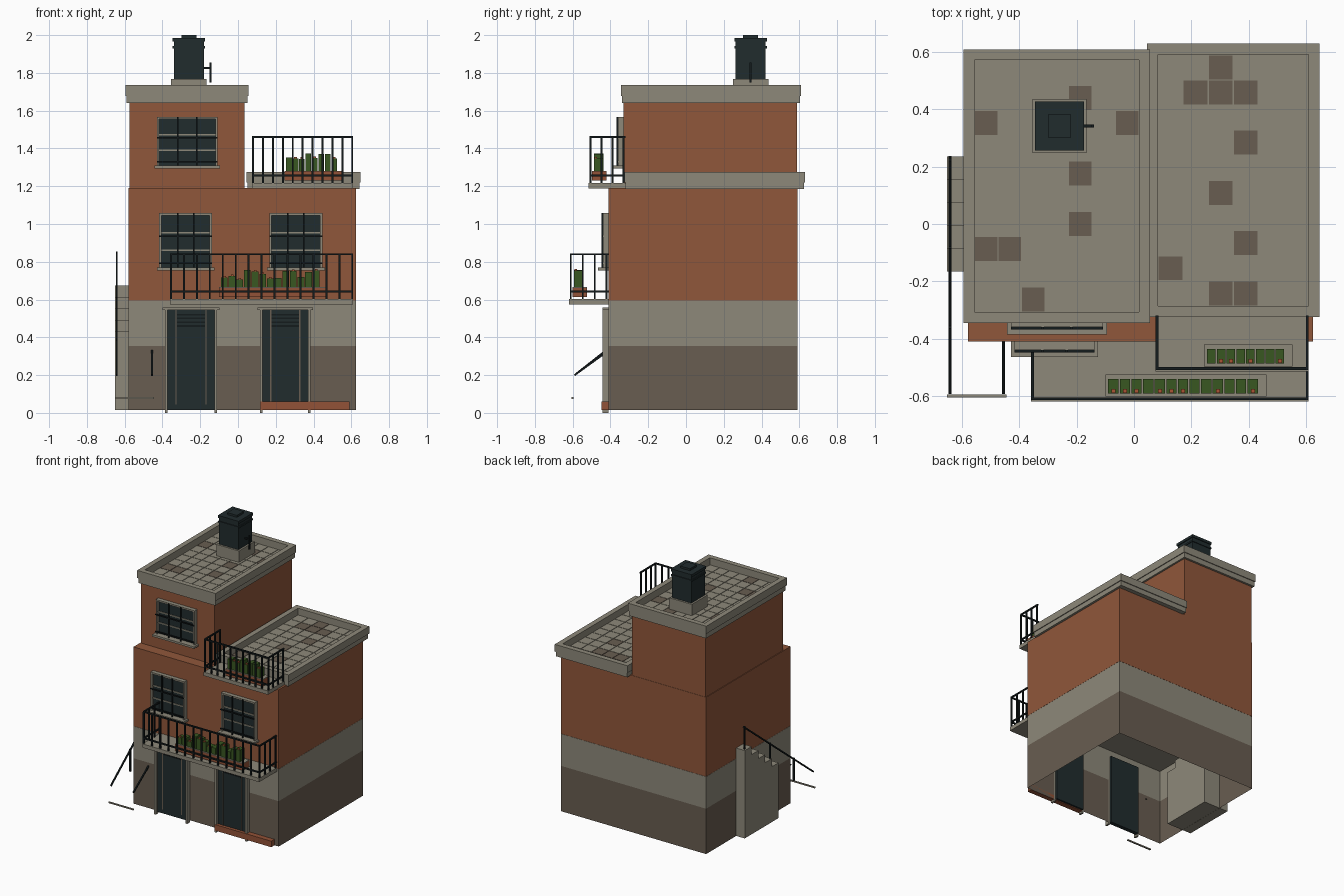
import bpy, bmesh, random
from mathutils import Vector, Matrix

random.seed(4)
if "Cube" in bpy.data.objects:
    bpy.data.objects.remove(bpy.data.objects["Cube"], do_unlink=True)


def material(name, r, g, b):
    m = bpy.data.materials.new(name)
    m.use_nodes = True
    m.diffuse_color = (r, g, b, 1)
    m.node_tree.nodes["Principled BSDF"].inputs["Base Color"].default_value = (r, g, b, 1)
    return m


BRICK = material("brick", .28, .095, .043)
STONE = material("pale stone", .27, .25, .195)
DARK = material("dark stone", .14, .11, .082)
GLASS = material("dark teal paint", .015, .025, .027)
IRON = material("black iron", .007, .011, .012)
CLAY = material("terracotta", .29, .085, .038)
LEAF = material("leaf green", .04, .095, .015)
FLOWER = material("flower red", .4, .09, .035)


def finish(name, bm, *mats):
    me = bpy.data.meshes.new(name)
    bm.to_mesh(me)
    bm.free()
    for m in mats:
        me.materials.append(m)
    ob = bpy.data.objects.new(name, me)
    bpy.context.collection.objects.link(ob)
    return ob


def add_box(bm, x, y, z, index=0):
    """Box from three (low, high) ranges."""
    lo, hi = Vector((x[0], y[0], z[0])), Vector((x[1], y[1], z[1]))
    mat = Matrix.Translation((lo + hi) / 2) @ Matrix.Diagonal((*(hi - lo), 1))
    verts = bmesh.ops.create_cube(bm, size=1, matrix=mat)["verts"]
    for f in {f for v in verts for f in v.link_faces}:
        f.material_index = index


def boxes(name, mat, *ranges):
    bm = bmesh.new()
    for r in ranges:
        add_box(bm, *r)
    return finish(name, bm, mat)


def rods(name, pairs, t=.01, mat=IRON):
    """Square rods between pairs of points."""
    bm = bmesh.new()
    for a, b in pairs:
        a, b = Vector(a), Vector(b)
        d = b - a
        turn = d.to_track_quat("Z", "Y").to_matrix().to_4x4()
        bmesh.ops.create_cube(bm, size=1, matrix=Matrix.Translation((a + b) / 2) @ turn
                              @ Matrix.Diagonal((t, t, d.length, 1)))
    return finish(name, bm, mat)


def shell(name, mat, x, y, z, drop):
    """Box without its bottom and, if asked, its top."""
    bm = bmesh.new()
    add_box(bm, x, y, z)
    bm.normal_update()
    gone = [f for f in bm.faces if f.normal.z < -.5 or (drop and f.normal.z > .5)]
    bmesh.ops.delete(bm, geom=gone, context="FACES")
    return finish(name, bm, mat)


# Walls: the ground floor is hollow and open below
WX, WY = (-.58, .625), (-.41, .59)
shell("ground_wall_lower", DARK, WX, WY, (.015, .355), True)
shell("ground_wall_upper", STONE, WX, WY, (.355, .595), False)
boxes("middle_storey", BRICK, (WX, WY, (.596, 1.19)))
boxes("top_storey", BRICK, ((-.575, .035), (-.33, .588), (1.19, 1.66)))


# Roofs: two-tier parapet with a sunken tiled floor
def roof(name, x, y, z, rim, cols, rows, worn):
    bm = bmesh.new()
    mid = z[0] + .4 * (z[1] - z[0])
    for zr, s in (((z[0], mid), .006), ((mid, z[1]), 0)):
        x0, x1, y0, y1 = x[0] + s, x[1] - s, y[0] + s, y[1] - s
        for xr in ((x0, x[0] + rim), (x[1] - rim, x1)):
            add_box(bm, xr, (y0, y1), zr)
        for yr in ((y0, y[0] + rim), (y[1] - rim, y1)):
            add_box(bm, (x[0] + rim, x[1] - rim), yr, zr)
    finish(name + "_parapet", bm, STONE)
    boxes(name + "_deck", STONE, ((x[0] + rim, x[1] - rim), (y[0] + rim, y[1] - rim),
                                  (z[0] + .01, mid)))
    bm = bmesh.new()
    left, top = x[0] + rim, y[1] - rim
    w, d = (x[1] - x[0] - 2 * rim) / cols, (y[1] - y[0] - 2 * rim) / rows
    for c in range(cols):
        for r in range(rows):
            add_box(bm, (left + c * w + .002, left + c * w + w - .002),
                    (top - r * d - d + .002, top - r * d - .002),
                    (mid, mid + .005), int((c, r) in worn))
    finish(name + "_tiles", bm, STONE, DARK)


roof("upper_roof", (-.595, .055), (-.345, .61), (1.64, 1.735), .038, 7, 10,
     {(4, 1), (0, 2), (6, 2), (4, 4), (4, 6), (0, 7), (1, 7), (2, 9)})
roof("lower_roof", (.045, .648), (-.325, .63), (1.185, 1.275), .039, 6, 10,
     {(2, 0), (1, 1), (2, 1), (3, 1), (3, 3), (2, 5), (3, 7), (0, 8), (2, 9), (3, 9)})

# Water tank with bands, lid and outlet pipe
TX, TY = -.26, .342


def slab(half, z0, z1):
    return (TX - half, TX + half), (TY - half, TY + half), (z0, z1)


boxes("tank_base", STONE, slab(.094, 1.68, 1.768))
boxes("tank", GLASS, slab(.08, 1.768, 1.985), slab(.086, 1.93, 1.942),
      slab(.086, 1.965, 1.985), slab(.04, 1.985, 2))
rods("tank_pipe", [((TX, TY, 1.825), (-.14, TY, 1.825)),
                   ((-.145, TY, 1.75), (-.145, TY, 1.855))])


# Windows: glass, stone frame, glazing bars, sill and iron grille
def window(name, x0, x1, z0, z1, wall):
    w, h, e = x1 - x0, z1 - z0, .012
    out = (wall - .03, wall + .01)
    boxes(name + "_glass", GLASS, ((x0, x1), (wall - .012, wall + .01), (z0, z1)))
    parts = [((x0 - e, x0), out, (z0, z1)), ((x1, x1 + e), out, (z0, z1)),
             ((x0 - e, x1 + e), out, (z1, z1 + e)),
             ((x0 - .025, x1 + .025), (wall - .055, wall), (z0 - .015, z0))]
    parts += [((x0, x1), (wall - .018, wall), (z0 + h * k / 3 - .004, z0 + h * k / 3 + .004))
              for k in (1, 2)]
    boxes(name + "_frame", STONE, *parts)
    y = wall - .034
    uprights = [((x0 + w * k / 3, y, z0), (x0 + w * k / 3, y, z1 + e)) for k in (1, 2)]
    cross = [((x0 - e, y, z0 + h * k), (x1 + e, y, z0 + h * k)) for k in (.08, .6)]
    rods(name + "_grille", uprights + cross, .008)


window("right_window", -.405, -.15, .77, 1.045, WY[0])
window("left_window", .178, .435, .77, 1.045, WY[0])
window("top_window", -.418, -.12, 1.31, 1.555, -.33)


# Doors: leaf, jambs, lintel, louvres and panel strips
def door(name, x0, x1, z0):
    e, top, y = .014, .545, WY[0]
    out = (y - .033, y)
    boxes(name + "_leaf", GLASS, ((x0, x1), (y - .015, y + .015), (z0, top)))
    boxes(name + "_frame", STONE, ((x0 - e, x0), out, (0, top)), ((x1, x1 + e), out, (0, top)),
          ((x0 - e * 2, x1 + e * 2), out, (top, top + e)))
    w = x1 - x0
    rods(name + "_louvres", [((x0 + w * .2, y - .016, z), (x1 - w * .2, y - .016, z))
                             for z in (.46, .48, .5, .52)], .008)
    rods(name + "_strips", [((x0 + w * k, y - .014, z0 + .03), (x0 + w * k, y - .014, top))
                            for k in (.18, .82)], .006, DARK)


door("right_door", -.372, -.125, .015)
door("left_door", .13, .37, .02)
boxes("door_step", CLAY, ((.12, .59), (-.448, WY[0]), (.015, .06)))


# Balconies: slab, railing, planter and clipped plants
def balcony(name, x0, x1, y0, y1, z, height, posts, px, count):
    boxes(name + "_slab", STONE, ((x0, x1), (y0, y1), (z - .028, z)))
    a, b, f, top = x0 + .005, x1 - .005, y0 + .01, z + height
    bars = [((a + (b - a) * i / posts, f, z), (a + (b - a) * i / posts, f, top))
            for i in range(posts + 1)]
    for x in (a, b):
        for i in range(1, 4):
            y = f + (y1 - f - .01) * i / 3
            bars.append(((x, y, z), (x, y, top)))
    for h in (z + .04, top):
        bars += [((a, f, h), (b, f, h)), ((a, f, h), (a, y1, h)), ((b, f, h), (b, y1, h))]
    rods(name + "_railing", bars)
    yb, soil = (f + .008, f + .085), z + .06
    boxes(name + "_planter", CLAY, (px, yb, (z + .012, soil)))
    boxes(name + "_planter_top", STONE, (px, yb, (soil, soil + .004)))
    leaves, blooms = [], []
    step = (px[1] - px[0] - .035) / count
    for i in range(count):
        x, h = px[0] + .01 + i * step, soil + random.uniform(.04, .1)
        leaves.append(((x, x + step * .88), (f + .018, f + .068), (soil, h)))
        if random.random() < .45:
            c = x + step * .45
            blooms.append(((c - .007, c + .007), (f + .02, f + .034), (h - .006, h + .008)))
    boxes(name + "_plants", LEAF, *leaves)
    boxes(name + "_flowers", FLOWER, *blooms)


balcony("lower_balcony", -.36, .61, -.62, WY[0], .602, .238, 14, (-.1, .462), 13)
balcony("upper_balcony", .075, .61, -.515, -.32, 1.217, .243, 10, (.245, .553), 8)

# Side stairs climbing towards the back, with handrails
SX = (-.652, -.445)
boxes("side_stairs", STONE, *[(SX, (.155 - i * .08, .235 - i * .08), (.016, .675 - i * .061))
                              for i in range(5)])
boxes("stair_foot", STONE, (SX, (-.605, -.595), (.074, .083)))
rail = -.642
rods("outer_handrail", [((rail, .235, .85), (rail, -.59, .2))]
     + [((rail, y, z - .17), (rail, y, z)) for y, z in ((.225, .85), (-.08, .61), (-.36, .39))])
rods("inner_handrail", [((-.455, WY[0], .33), (-.455, -.59, .2))])
